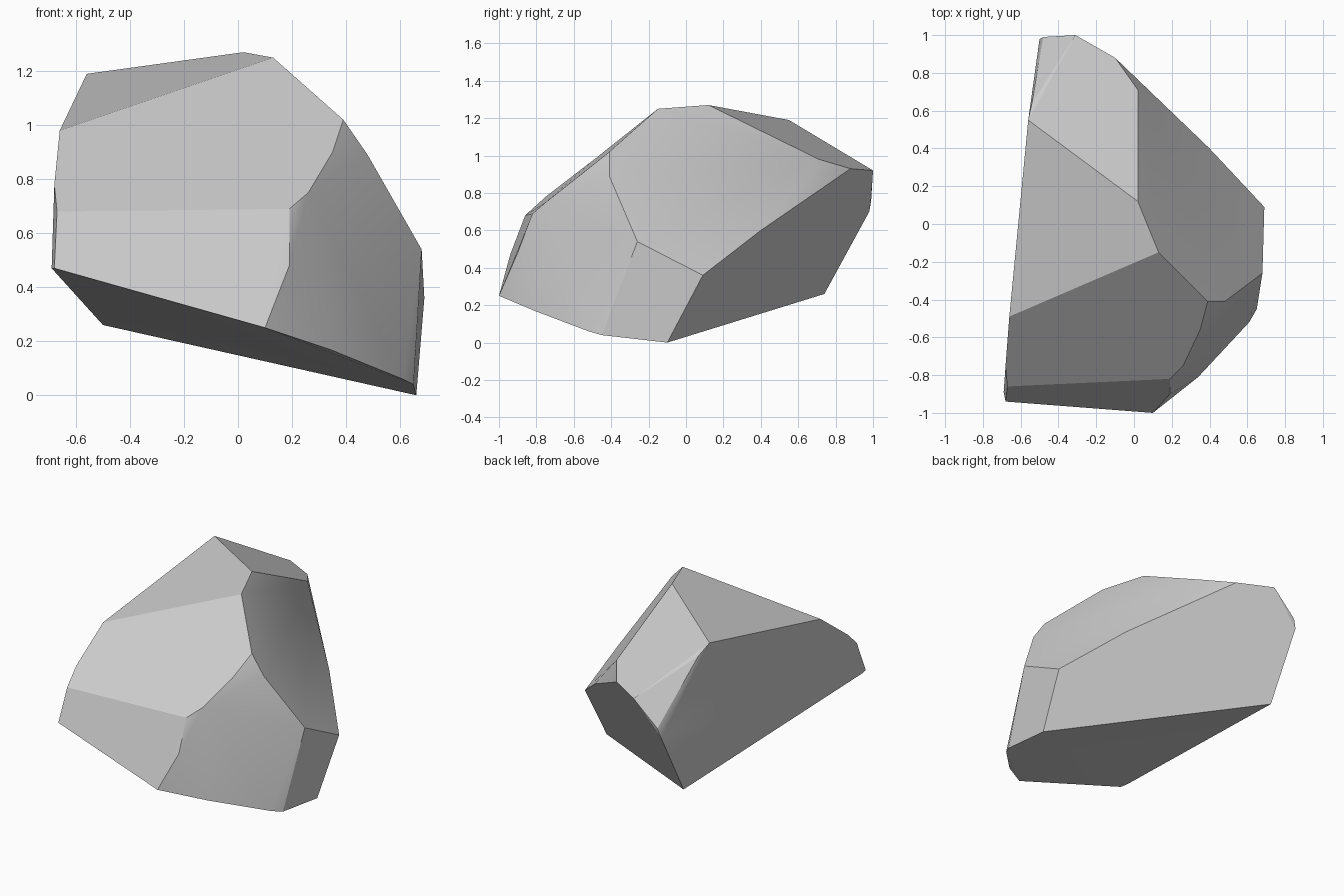
import bpy
import bmesh
import math
from mathutils import Vector

default_cube = bpy.data.objects.get("Cube")
if default_cube:
    bpy.data.objects.remove(default_cube, do_unlink=True)

# Corners of the chipped stone in hundredths, grouped by where they sit
CORNERS = {
    "crown": [(-56, 55, 119), (2, 12, 127), (13, -15, 125), (-66, -49, 98)],
    "left_shoulder": [(39, -41, 102), (48, -41, 89), (68, -26, 54), (69, 9, 36)],
    "back_rim": [(40, 40, 60), (2, 71, 98), (-10, 88, 93), (-31, 100, 92),
                 (-48, 99, 76), (-50, 98, 70), (-54, 64, 113)],
    "right_edge": [(-68, -75, 78), (-67, -86, 68), (-68, -94, 47), (-69, -89, 47)],
    "front_ridge": [(35, -56, 90), (26, -75, 75), (19, -82, 69), (19, -90, 48)],
    "underside": [(10, -100, 25), (34, -81, 17), (61, -52, 6), (65, -45, 4),
                  (66, -10, 0), (-50, 74, 26)],
}


def make_material(name, colour):
    material = bpy.data.materials.new(name)
    material.use_nodes = True
    material.diffuse_color = colour
    shader = next(n for n in material.node_tree.nodes if n.type == "BSDF_PRINCIPLED")
    shader.inputs["Base Color"].default_value = colour
    shader.inputs["Roughness"].default_value = 0.9
    return material


def make_stone(name, corner_groups, material):
    """Wrap the corners in a convex skin and merge the pieces of each flat facet."""
    bm = bmesh.new()
    for group in corner_groups.values():
        for corner in group:
            bm.verts.new(Vector(corner) / 100)
    bmesh.ops.convex_hull(bm, input=bm.verts[:])
    loose = [v for v in bm.verts if not v.link_faces]
    bmesh.ops.delete(bm, geom=loose, context="VERTS")
    bmesh.ops.dissolve_limit(bm, angle_limit=math.radians(4),
                             verts=bm.verts[:], edges=bm.edges[:])
    bmesh.ops.recalc_face_normals(bm, faces=bm.faces[:])
    mesh = bpy.data.meshes.new(name)
    bm.to_mesh(mesh)
    bm.free()
    mesh.materials.append(material)
    stone = bpy.data.objects.new(name, mesh)
    bpy.context.collection.objects.link(stone)
    return stone


# Rock: crisp facets with one softly worn front corner
grey = make_material("stone_grey", (0.6, 0.6, 0.6, 1))
rock = make_stone("rock", CORNERS, grey)
bpy.ops.object.select_all(action="DESELECT")
rock.select_set(True)
bpy.context.view_layer.objects.active = rock
bpy.ops.object.shade_smooth_by_angle(angle=math.radians(22))
